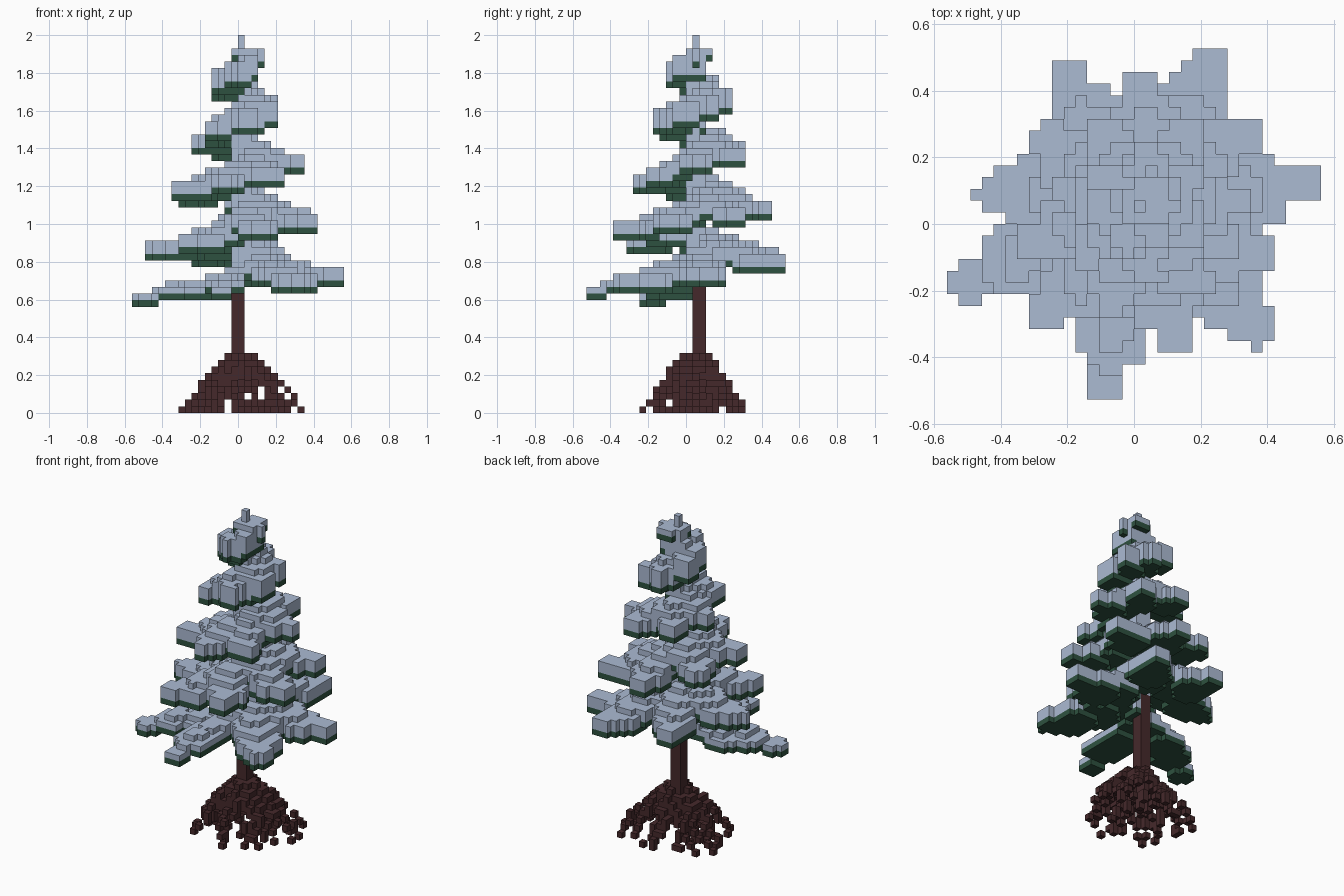
import bpy
import bmesh
import math
import random
from mathutils import Vector

random.seed(4)
CELL = 2 / 57                # edge length of one block
AXIS = Vector((0.5, 1.5))    # crown and root axis, in blocks
CROWN_TOP = 55               # no bough rises above this block height
filled = {}                  # every block in the tree -> material index

cube = bpy.data.objects.get("Cube")
if cube:
    bpy.data.objects.remove(cube)


def make_material(name, colour):
    mat = bpy.data.materials.new(name)
    mat.use_nodes = True
    mat.diffuse_color = (*colour, 1)
    mat.node_tree.nodes["Principled BSDF"].inputs["Base Color"].default_value = (*colour, 1)
    return mat


SNOW, NEEDLES, BARK = range(3)
materials = [
    make_material("snow", (0.41, 0.495, 0.65)),
    make_material("dark green needles", (0.027, 0.083, 0.05)),
    make_material("dark bark", (0.06, 0.022, 0.024)),
]
parts = []


def add_part(name, blocks):
    """Claim the free blocks for a named part."""
    own = {c: m for c, m in blocks.items() if c not in filled}
    filled.update(own)
    parts.append((name, own))


def disc(centre, radius):
    """Block columns whose middle lies within a slightly squared circle."""
    reach = math.ceil(radius) + 1
    ci, cj = math.floor(centre.x), math.floor(centre.y)
    for i in range(ci - reach, ci + reach + 1):
        for j in range(cj - reach, cj + reach + 1):
            dx, dy = abs(i + 0.5 - centre.x), abs(j + 0.5 - centre.y)
            if dx ** 2.5 + dy ** 2.5 <= radius ** 2.5:
                yield i, j


def build_mesh(name, blocks):
    """Turn blocks into an object, keeping only the exposed faces."""
    bm = bmesh.new()
    corners = {}
    for cell, mat in blocks.items():
        for axis in range(3):
            for side in (0, 1):
                step = list(cell)
                step[axis] += 2 * side - 1
                if tuple(step) in filled:
                    continue
                loop = []
                for a, b in ((0, 0), (1, 0), (1, 1), (0, 1)):
                    p = list(cell)
                    p[axis] += side
                    p[(axis + 1) % 3] += a
                    p[(axis + 2) % 3] += b
                    p = tuple(p)
                    if p not in corners:
                        corners[p] = bm.verts.new(Vector(p) * CELL)
                    loop.append(corners[p])
                face = bm.faces.new(loop if side else loop[::-1])
                face.material_index = mat
    mesh = bpy.data.meshes.new(name)
    bm.to_mesh(mesh)
    bm.free()
    for mat in materials:
        mesh.materials.append(mat)
    bpy.context.collection.objects.link(bpy.data.objects.new(name, mesh))


def bough(n):
    """A drooping, snow-laden pad on the rising spiral."""
    angle = math.radians(204 + 55 * n)
    out = Vector((math.cos(angle), math.sin(angle)))
    across = Vector((-out.y, out.x))
    lowest = n < 2
    length = 16.9 - 0.47 * n + 0.8 * lowest
    base = math.floor(16.2 + 1.24 * n)
    size = 4 - 0.078 * n - 0.6 * lowest
    thick = 3 - lowest + (n > 20)
    slope = length / 17
    columns = {}

    def pad(centre, radius, low, high):
        for col in disc(centre, radius):
            a, b = columns.get(col, (low, high))
            columns[col] = (min(a, low), min(CROWN_TOP, max(b, high)))

    # Overlapping pads from the trunk to the tip, each with a smaller drift on top
    for t, width in ((0, 0.5), (0.3, 0.7), (0.55, 0.95), (0.8, 0.85), (1, 0.5)):
        radius = max(1.2, size * width)
        sway = random.uniform(-0.8, 0.8) if 0.2 < t < 0.95 else 0
        centre = AXIS + out * max(0, length - radius) * t + across * sway
        low = base + round((1 - t) * 2.6 * slope)
        high = base + thick + round((1 - t) * 3.6 * slope - 0.2)
        pad(centre, radius, low, high)
        pad(centre - out * 0.7, radius * 0.6, low, high + (t < 1))
    return {(i, j, k): NEEDLES if k == low else SNOW
            for (i, j), (low, high) in columns.items() for k in range(low, high)}


# Trunk
add_part("trunk", {(i, j, k): BARK for i in (-1, 0) for j in (1, 2) for k in range(6, 23)})

# Roots: thin strands spreading down from the trunk foot
roots = {(i, j, k): BARK for k in range(5, 9)
         for i, j in disc(AXIS, 2 + (8 - k) * 0.6)}
for n in range(30):
    angle = n * 2.4 + 0.4
    spread = 9.9 * ((n % 15 + 1) / 15) ** 0.4
    for k in range(8):
        r = spread * (1 - k / 9) ** 0.7
        wobble = angle + 0.12 * math.sin(k + n)
        x = AXIS.x + r * math.cos(wobble)
        y = AXIS.y + 0.8 * r * math.sin(wobble)
        roots[math.floor(x), math.floor(y), k] = BARK
        if k > 3:
            roots[math.floor(x * 0.85), math.floor(y * 0.85 + 0.3), k] = BARK
add_part("roots", roots)

# Boughs
for n in range(31):
    add_part(f"bough_{n + 1}", bough(n))

# Snowy stem inside the crown, and the tip
add_part("snowy_stem", {(i, j, k): SNOW for i in (-1, 0) for j in (1, 2)
                        for k in range(23, CROWN_TOP)})
add_part("treetop", {(0, 1, k): SNOW for k in range(CROWN_TOP, CROWN_TOP + 2)})

for name, blocks in parts:
    build_mesh(name, blocks)
